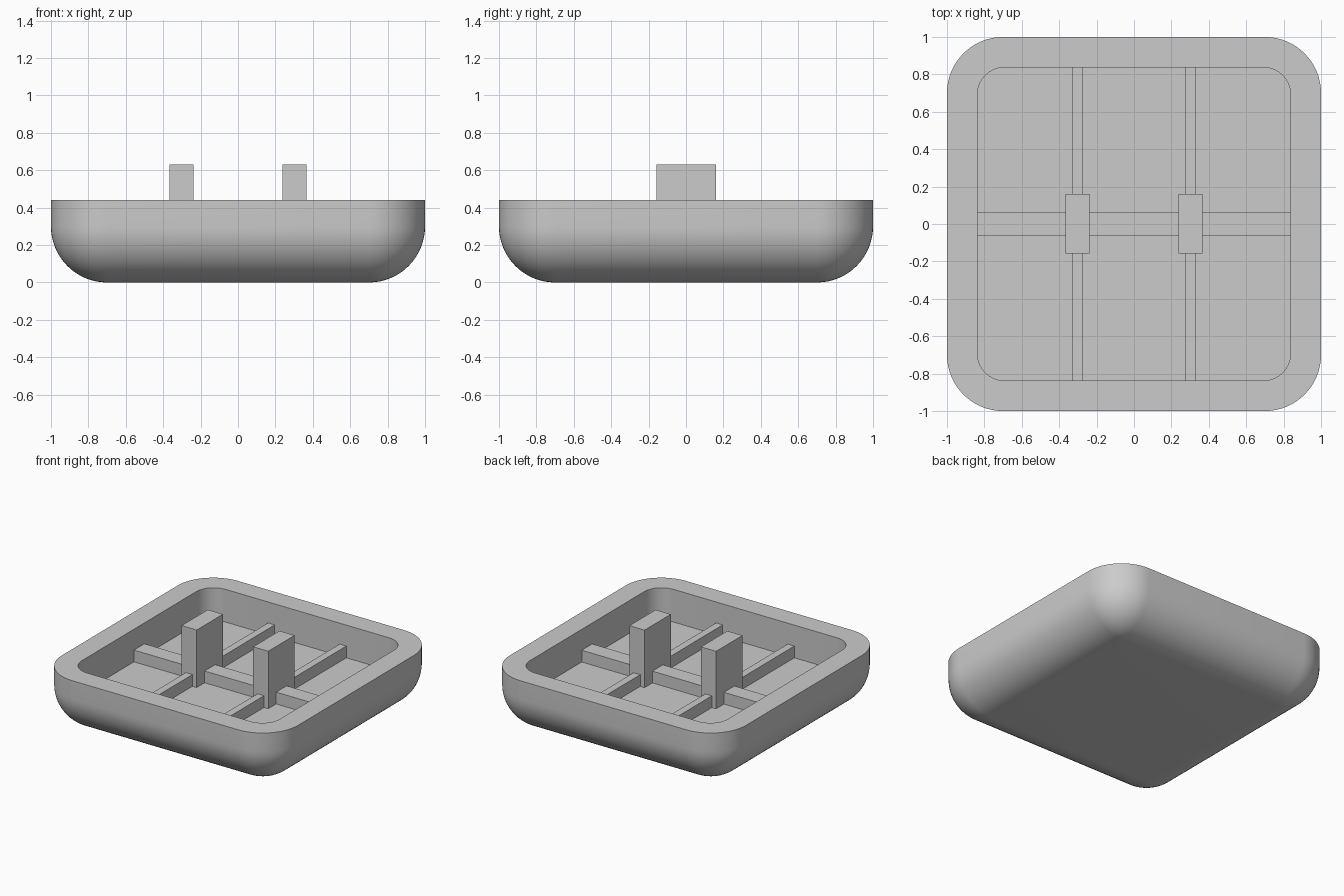
import bpy, bmesh, math

if "Cube" in bpy.data.objects:
    bpy.data.objects.remove(bpy.data.objects["Cube"])

RIM, FLOOR, BAR_TOP, STEM_TOP = 0.44, 0.19, 0.28, 0.63
OUTER, INNER = 1.0, 0.837
FILLET, INNER_R = 0.30, 0.145
STEPS = 16

grey = bpy.data.materials.new("light grey plastic")
grey.diffuse_color = (0.6, 0.6, 0.6, 1)
grey.use_nodes = True
grey.node_tree.nodes["Principled BSDF"].inputs["Base Color"].default_value = grey.diffuse_color


def add_object(name, bm):
    bmesh.ops.recalc_face_normals(bm, faces=bm.faces[:])
    mesh = bpy.data.meshes.new(name)
    bm.to_mesh(mesh)
    bm.free()
    mesh.materials.append(grey)
    obj = bpy.data.objects.new(name, mesh)
    bpy.context.collection.objects.link(obj)
    return obj


def ring(bm, half, radius, z):
    """Rounded square outline with equal vertex counts for every radius."""
    verts = []
    for quarter in range(4):
        mid = math.radians(45 + 90 * quarter)
        cx = math.copysign(half - radius, math.cos(mid))
        cy = math.copysign(half - radius, math.sin(mid))
        for i in range(STEPS + 1):
            a = math.radians(90 * quarter + 90 * i / STEPS)
            verts.append(bm.verts.new((cx + radius * math.cos(a), cy + radius * math.sin(a), z)))
    return verts


def box(name, x0, x1, y0, y1, z0, z1):
    bm = bmesh.new()
    bmesh.ops.create_cube(bm, size=1)
    for v in bm.verts:
        v.co = ((x0 + x1) / 2 + v.co.x * (x1 - x0),
                (y0 + y1) / 2 + v.co.y * (y1 - y0),
                (z0 + z1) / 2 + v.co.z * (z1 - z0))
    return add_object(name, bm)


# Tray shell: rounded underside, straight sides, flat rim, hollow inside
bm = bmesh.new()
rings = []
for i in range(STEPS + 1):
    a = math.pi / 2 * i / STEPS
    r = FILLET * math.sin(a)
    rings.append(ring(bm, OUTER - FILLET + r, r, FILLET * (1 - math.cos(a))))
rings.append(ring(bm, OUTER, FILLET, RIM))
rings.append(ring(bm, INNER, INNER_R, RIM))
rings.append(ring(bm, INNER, INNER_R, FLOOR))
for low, high in zip(rings, rings[1:]):
    n = len(low)
    for i in range(n):
        j = (i + 1) % n
        bm.faces.new((low[i], low[j], high[j], high[i]))
bm.faces.new(rings[0])
bm.faces.new(rings[-1])
bmesh.ops.remove_doubles(bm, verts=bm.verts[:], dist=1e-5)
shell = add_object("tray_shell", bm)
bpy.context.view_layer.objects.active = shell
shell.select_set(True)
bpy.ops.object.shade_smooth_by_angle(angle=math.radians(30))

# Wide rib running left to right
box("wide_rib", -INNER, INNER, -0.062, 0.065, FLOOR, BAR_TOP)

# Thin ribs running front to back, each crossed by an upright post
for side, x in (("left", -0.303), ("right", 0.303)):
    box(side + "_thin_rib", x - 0.028, x + 0.028, -INNER, INNER, FLOOR, BAR_TOP)
    box(side + "_post", x - 0.064, x + 0.064, -0.158, 0.16, FLOOR, STEM_TOP)
